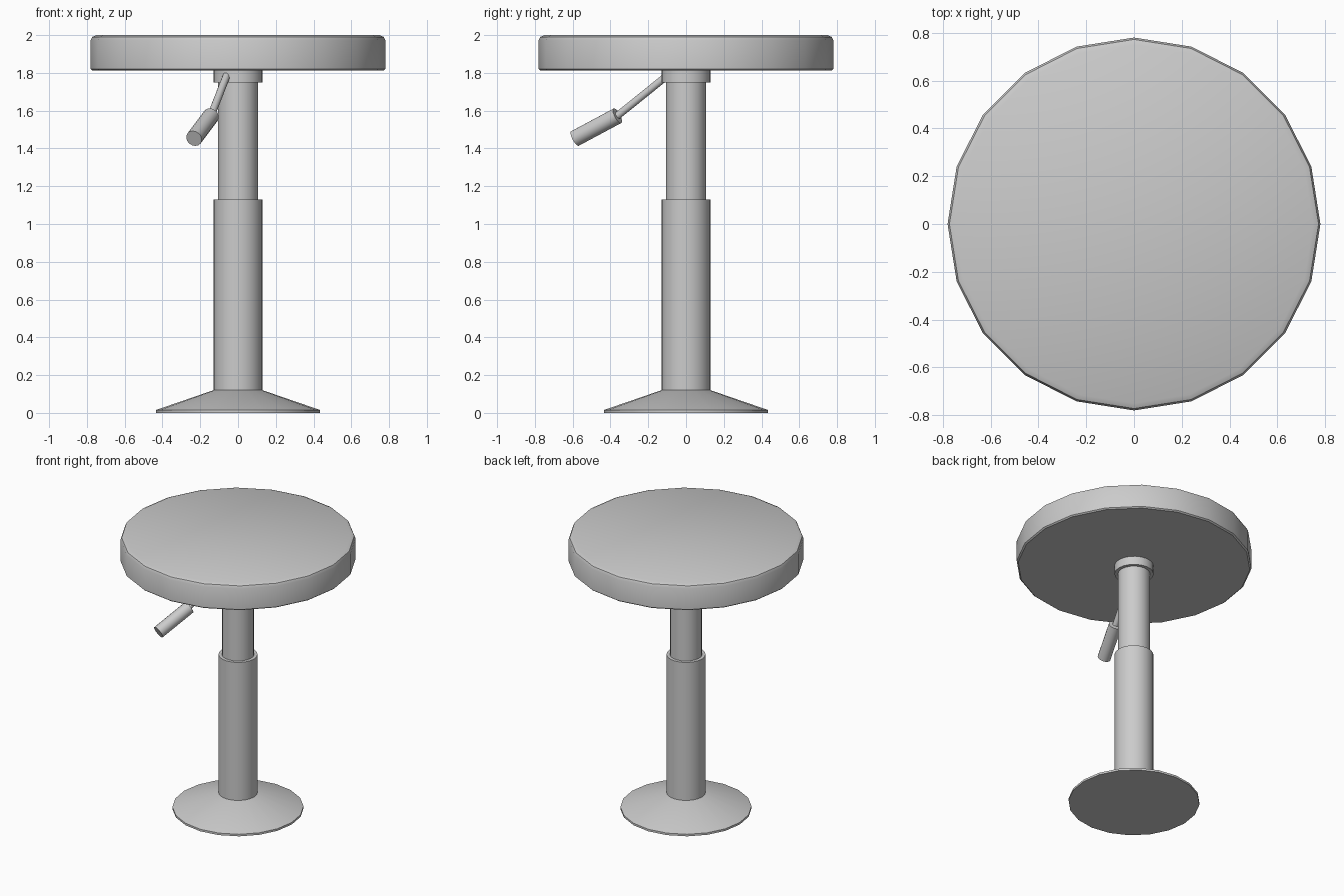
import bpy
import bmesh
import math
from mathutils import Vector

cube = bpy.data.objects.get("Cube")
if cube:
    bpy.data.objects.remove(cube, do_unlink=True)

grey = bpy.data.materials.new("plain_grey")
grey.use_nodes = True
colour = (0.6, 0.6, 0.6, 1)
grey.diffuse_color = colour
grey.node_tree.nodes["Principled BSDF"].inputs["Base Color"].default_value = colour


def lathe(name, profile, start=(0, 0, 0), axis=(0, 0, 1), sides=20):
    """Turn (radius, height) points around an axis and cap both ends."""
    bm = bmesh.new()
    rings = []
    for r, h in profile:
        angles = [math.tau * i / sides for i in range(sides)]
        rings.append([bm.verts.new((r * math.cos(a), r * math.sin(a), h)) for a in angles])
    for low, high in zip(rings, rings[1:]):
        for i in range(sides):
            j = (i + 1) % sides
            bm.faces.new((low[i], low[j], high[j], high[i]))
    bm.faces.new(rings[0][::-1])
    bm.faces.new(rings[-1])
    mesh = bpy.data.meshes.new(name)
    bm.to_mesh(mesh)
    bm.free()
    mesh.materials.append(grey)
    obj = bpy.data.objects.new(name, mesh)
    bpy.context.collection.objects.link(obj)
    obj.location = start
    obj.rotation_euler = Vector(axis).to_track_quat("Z", "Y").to_euler()
    bpy.ops.object.select_all(action="DESELECT")
    obj.select_set(True)
    bpy.context.view_layer.objects.active = obj
    bpy.ops.object.shade_smooth_by_angle(angle=math.radians(35))
    return obj


def rod(name, radius, start, end, sides=16):
    """Straight cylinder between two points."""
    axis = Vector(end) - Vector(start)
    return lathe(name, [(radius, 0), (radius, axis.length)], start, axis, sides)


# Foot and telescopic column
lathe("base", [(0.435, 0), (0.435, 0.015), (0.13, 0.12)])
lathe("lower_column", [(0.13, 0.11), (0.13, 1.13)])
lathe("upper_column", [(0.107, 1.12), (0.107, 1.8)])
lathe("collar", [(0.13, 1.75), (0.13, 1.82)])

# Round seat with a softened rim
lathe("seat", [(0.77, 1.812), (0.78, 1.82), (0.78, 1.972), (0.772, 1.99), (0.75, 2.0)])

# Height lever with its grip
joint = (-0.143, -0.363, 1.573)
rod("lever_rod", 0.02, (-0.06, -0.1, 1.785), joint)
rod("lever_grip", 0.044, joint, (-0.233, -0.587, 1.453))
